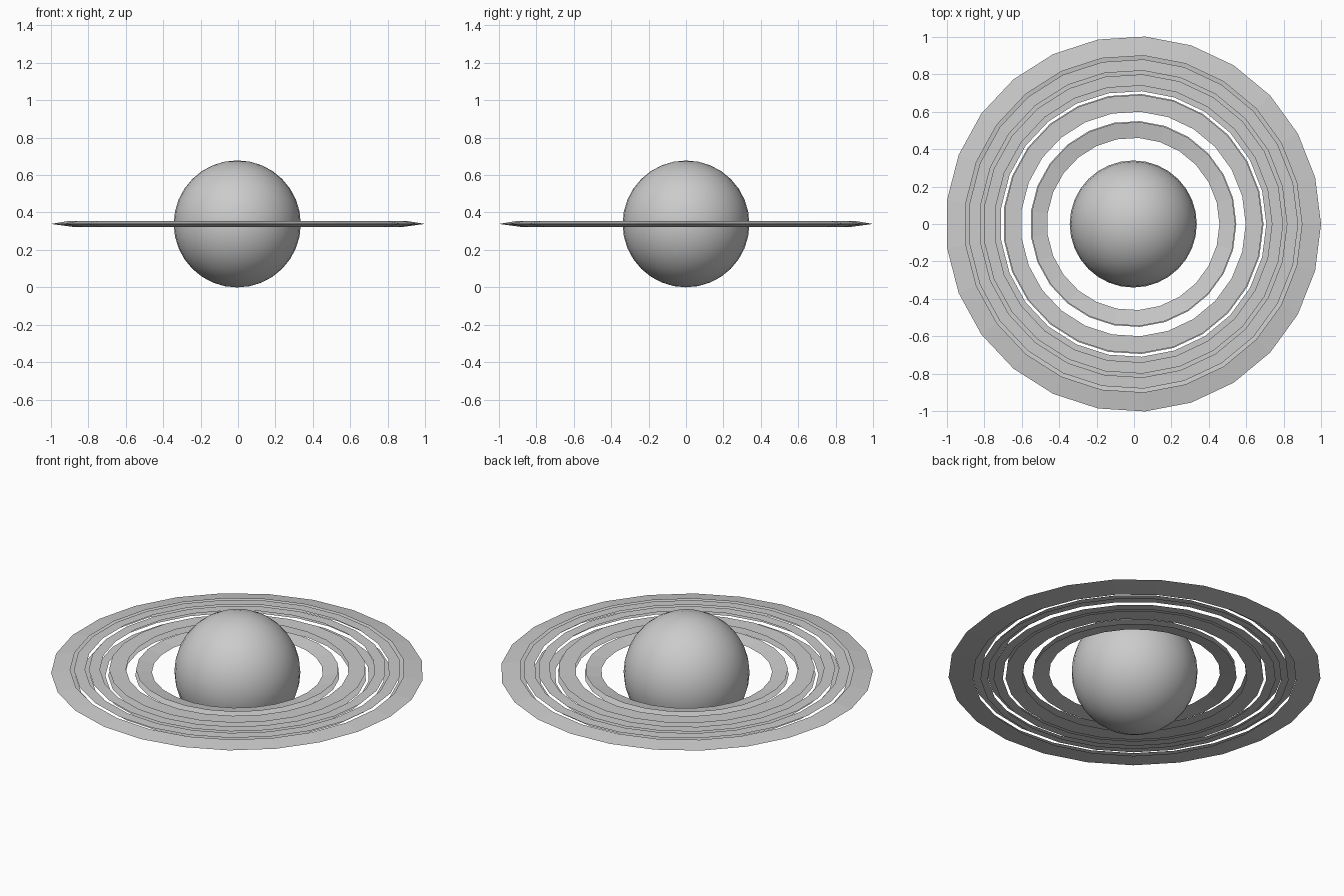
import bpy, bmesh, math

cube = bpy.data.objects.get("Cube")
if cube:
    bpy.data.objects.remove(cube, do_unlink=True)

SIDES = 25
OUTER = 1.002
CENTRE = (-0.004, 0, 0.339)

grey = bpy.data.materials.new("light_grey")
grey.use_nodes = True
colour = (0.6, 0.6, 0.6, 1)
grey.diffuse_color = colour
grey.node_tree.nodes["Principled BSDF"].inputs["Base Color"].default_value = colour


def height(r):
    """Half thickness of the shallow lens that the rings lie on."""
    t = min(1, abs(r - 0.731) / 0.271)
    return 0.019 * math.sqrt(1 - t ** 3)


def add_band(name, inner, outer, side):
    """Flat-faced ring band; side is 1 for the upper layer, -1 for the lower."""
    bm = bmesh.new()
    loops = []
    for r in (inner, outer):
        loops.append([bm.verts.new((r * math.cos(a), r * math.sin(a), side * height(r)))
                      for a in (math.tau * i / SIDES for i in range(SIDES))])
    low, high = loops
    for i in range(SIDES):
        j = (i + 1) % SIDES
        face = bm.faces.new((low[i], high[i], high[j], low[j]))
        if side < 0:
            face.normal_flip()
    mesh = bpy.data.meshes.new(name)
    bm.to_mesh(mesh)
    bm.free()
    mesh.materials.append(grey)
    band = bpy.data.objects.new(name, mesh)
    band.location = CENTRE
    bpy.context.collection.objects.link(band)


# Planet ball
bpy.ops.mesh.primitive_uv_sphere_add(segments=32, ring_count=16, radius=0.339, location=CENTRE)
planet = bpy.context.object
planet.name = "planet"
planet.data.materials.append(grey)
bpy.ops.object.shade_smooth()

# Upper and lower ring layers, with staggered gaps
upper = [(0.46, 0.545), (0.60, 0.69), (0.74, 0.80), (0.82, 0.88), (0.90, OUTER)]
lower = [(0.46, 0.55), (0.605, 0.695), (0.71, 0.76), (0.79, 0.83), (0.87, OUTER)]
for layer, bands, side in (("upper", upper, 1), ("lower", lower, -1)):
    for n, (inner, outer) in enumerate(bands, 1):
        add_band(f"{layer}_ring_{n}", inner, outer, side)
